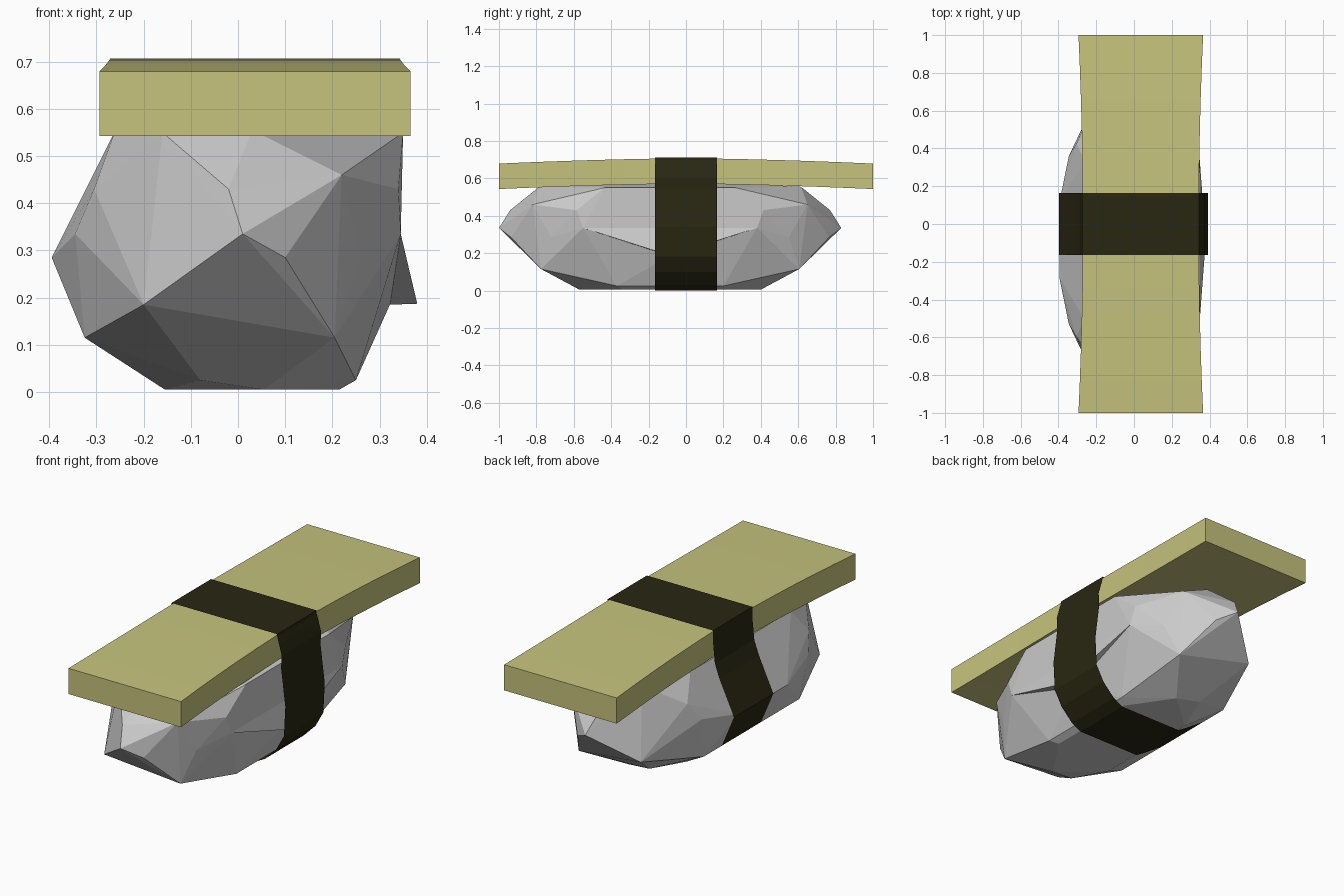
import bpy, bmesh

if "Cube" in bpy.data.objects:
    bpy.data.objects.remove(bpy.data.objects["Cube"])


def make_object(name, bm, color=None):
    bmesh.ops.recalc_face_normals(bm, faces=bm.faces)
    mesh = bpy.data.meshes.new(name)
    bm.to_mesh(mesh)
    bm.free()
    ob = bpy.data.objects.new(name, mesh)
    bpy.context.collection.objects.link(ob)
    if color:
        mat = bpy.data.materials.new(name + "_color")
        mat.diffuse_color = (*color, 1)
        mat.use_nodes = True
        mat.node_tree.nodes["Principled BSDF"].inputs["Base Color"].default_value = mat.diffuse_color
        mesh.materials.append(mat)
    return ob


# Rice: faceted lump, one half's points mirrored about its middle plane
MID = -0.085
half = [
    (-.155, .30, .005), (.055, .485, .005), (.215, .25, .005),
    (-.08, .505, .025), (.25, .285, .025),
    (-.325, .40, .115), (.205, .69, .115),
    (-.20, .75, .185), (.322, 0, .185),
    (-.395, .20, .285), (.10, .85, .285), (.26, .635, .285),
    (.01, .915, .335), (-.345, .445, .335), (.345, .465, .335),
    (-.02, .855, .43), (-.305, .51, .43), (.34, .50, .43), (.22, .735, .46),
    (-.16, .68, .55), (.03, .70, .555), (-.26, .42, .555), (.35, .35, .55),
    (-.20, .32, .572), (.22, .40, .572),
]
bm = bmesh.new()
for x, d, z in half:
    for side in ((-1, 1) if d else (1,)):
        bm.verts.new((x, MID + side * d, z))
bmesh.ops.convex_hull(bm, input=bm.verts[:])
bmesh.ops.delete(bm, geom=[v for v in bm.verts if not v.link_faces], context='VERTS')

# Overhanging ridge: pull out the face below the mirrored side edge
ledge = [f for f in bm.faces
         if all(v.co.x > .31 and .18 < v.co.z < .34 for v in f.verts)]
for v in bmesh.ops.poke(bm, faces=ledge)["verts"]:
    v.co = (.38, MID, .187)
make_object("rice", bm)

# Egg slab: gently arched block that flares at both ends
bm = bmesh.new()
rings = []
N = 12
for i in range(N + 1):
    y = -1 + 2 * i / N
    t = abs(y)
    half_w = .307 + .023 * t ** 2
    cx = .036
    top = .707 - .028 * t ** 1.6
    rings.append([bm.verts.new((cx + sx * half_w, y, z)) for sx, z in
                  ((-1, top - .136), (1, top - .136), (1, top), (-1, top))])
for a, b in zip(rings, rings[1:]):
    for k in range(4):
        bm.faces.new((a[k], a[(k + 1) % 4], b[(k + 1) % 4], b[k]))
bm.faces.new(rings[0])
bm.faces.new(rings[-1])
make_object("egg_slab", bm, (.565, .545, .205))

# Seaweed band: thin sheet wrapped around rice and slab
outline = [(-.155, .001), (.215, .001), (.272, .031), (.34, .10), (.385, .182),
           (.393, .34), (.368, .54), (.372, .605), (.358, .655), (.346, .695),
           (.345, .712), (-.274, .712), (-.275, .64), (-.285, .54), (-.312, .465),
           (-.397, .285), (-.325, .115), (-.205, .032)]
bm = bmesh.new()
front = [bm.verts.new((x, -.165, z)) for x, z in outline]
back = [bm.verts.new((x, .165, z)) for x, z in outline]
for k in range(len(outline)):
    n = (k + 1) % len(outline)
    bm.faces.new((front[k], front[n], back[n], back[k]))
make_object("seaweed_band", bm, (.022, .020, .006))
